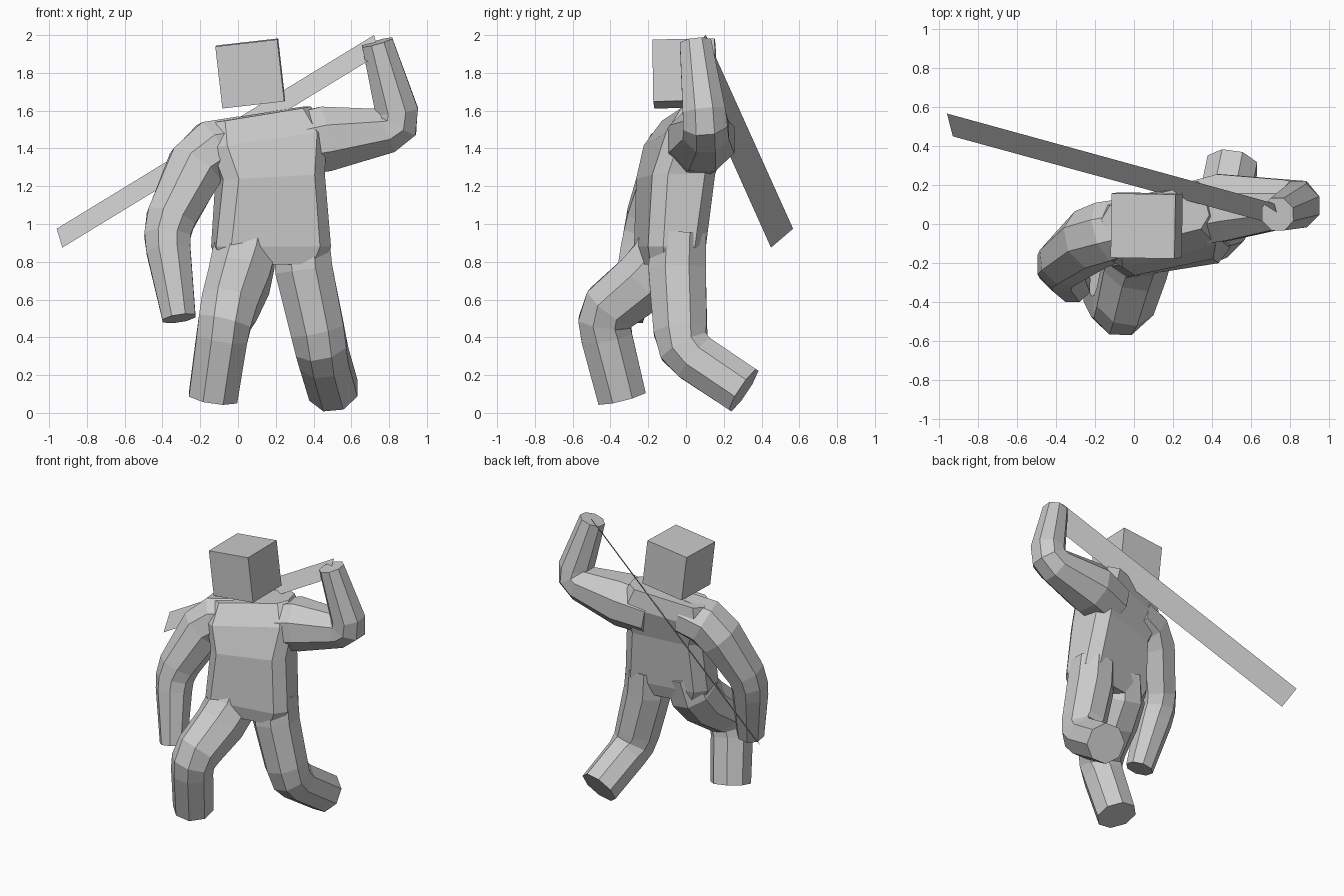
import bpy, bmesh
from math import sin, cos, pi, tan, radians
from mathutils import Vector

if "Cube" in bpy.data.objects:
    bpy.data.objects.remove(bpy.data.objects["Cube"])


def make_object(name, rings):
    """Skin a list of equal-sized rings into a closed flat-shaded solid."""
    bm = bmesh.new()
    loops = [[bm.verts.new(p) for p in ring] for ring in rings]
    n = len(loops[0])
    for a, b in zip(loops, loops[1:]):
        for i in range(n):
            j = (i + 1) % n
            bm.faces.new((a[i], a[j], b[j], b[i]))
    bm.faces.new(loops[0][::-1])
    bm.faces.new(loops[-1])
    bmesh.ops.recalc_face_normals(bm, faces=bm.faces)
    mesh = bpy.data.meshes.new(name)
    bm.to_mesh(mesh)
    bm.free()
    obj = bpy.data.objects.new(name, mesh)
    bpy.context.collection.objects.link(obj)
    return obj


def limb(name, path, side):
    """Eight-sided tube along (x, y, z, radius) points."""
    pts = [Vector(p[:3]) for p in path]
    rings = []
    for i, p in enumerate(pts):
        t = Vector((0, 0, 0))
        if i > 0:
            t += (p - pts[i - 1]).normalized()
        if i < len(pts) - 1:
            t += (pts[i + 1] - p).normalized()
        t.normalize()
        u = (Vector(side) - t * t.dot(Vector(side))).normalized()
        v = t.cross(u)
        r = path[i][3] / cos(pi / 8)
        rings.append([p + r * (u * cos(a) + v * sin(a))
                      for a in [pi / 8 + k * pi / 4 for k in range(8)]])
    return make_object(name, rings)


def torso_ring(cx, cy, cz, hw, hd, yaw, roll):
    """Rectangle with cut corners, turned and tilted."""
    c = min(0.07, hd * 0.5)
    corners = [(hw, -hd + c), (hw, hd - c), (hw - c, hd), (c - hw, hd),
               (-hw, hd - c), (-hw, c - hd), (c - hw, -hd), (hw - c, -hd)]
    a = radians(yaw)
    return [(cx + x * cos(a) - y * sin(a), cy + x * sin(a) + y * cos(a),
             cz + x * tan(radians(roll))) for x, y in corners]


# Torso, twisted and leaning
body = make_object("body", [
    torso_ring(0.175, -0.09, 0.785, 0.27, 0.13, 9, 0),
    torso_ring(0.175, -0.085, 0.88, 0.308, 0.155, 9, 0),
    torso_ring(0.17, -0.055, 1.25, 0.275, 0.17, 12, 3),
    torso_ring(0.14, 0.0, 1.45, 0.315, 0.17, 14, 8),
    torso_ring(0.11, 0.035, 1.58, 0.27, 0.115, 14, 9),
])

# Legs and arms, from the loose end inward
limbs = [
    limb("front_leg", [
        (-0.132, -0.34, 0.081, 0.129), (-0.085, -0.42, 0.40, 0.135),
        (-0.07, -0.43, 0.48, 0.14), (-0.045, -0.395, 0.56, 0.15),
        (0.005, -0.22, 0.70, 0.163), (0.03, -0.12, 0.82, 0.165),
        (0.06, -0.07, 0.98, 0.14)], (1, 0, 0)),
    limb("back_leg", [
        (0.505, 0.305, 0.12, 0.129), (0.455, 0.05, 0.29, 0.131),
        (0.44, -0.01, 0.35, 0.136), (0.42, -0.03, 0.44, 0.142),
        (0.348, -0.047, 0.76, 0.152), (0.335, -0.04, 0.95, 0.145)], (1, 0, 0)),
    limb("lowered_arm", [
        (-0.312, -0.315, 0.50, 0.088), (-0.368, -0.23, 0.86, 0.117),
        (-0.374, -0.21, 0.94, 0.122), (-0.355, -0.185, 1.03, 0.13),
        (-0.225, -0.08, 1.30, 0.153), (-0.13, -0.04, 1.395, 0.155),
        (0.02, 0.0, 1.43, 0.14)], (0, 1, 0)),
    limb("raised_arm", [
        (0.737, 0.05, 1.962, 0.083), (0.84, 0.095, 1.60, 0.113),
        (0.838, 0.103, 1.53, 0.118), (0.785, 0.105, 1.495, 0.122),
        (0.46, 0.085, 1.45, 0.172), (0.25, 0.04, 1.41, 0.16)], (0, 1, 0)),
]

# Fuse limbs into the torso
bpy.context.view_layer.objects.active = body
for part in limbs:
    mod = body.modifiers.new("fuse", 'BOOLEAN')
    mod.operation = 'UNION'
    mod.solver = 'EXACT'
    mod.object = part
    bpy.ops.object.modifier_apply(modifier=mod.name)
    bpy.data.objects.remove(part, do_unlink=True)

# Tilted cube head
bpy.ops.mesh.primitive_cube_add(size=0.33, location=(0.065, -0.008, 1.797),
                                rotation=(radians(1), radians(-6.5), radians(-1)))
bpy.context.object.name = "head"

# Flat blade held over the back
mesh = bpy.data.meshes.new("blade")
mesh.from_pydata([(-0.96, 0.567, 0.975), (-0.93, 0.45, 0.875),
                  (0.75, -0.01, 1.90), (0.72, 0.105, 2.0)], [], [(0, 1, 2, 3)])
bpy.context.collection.objects.link(bpy.data.objects.new("blade", mesh))
